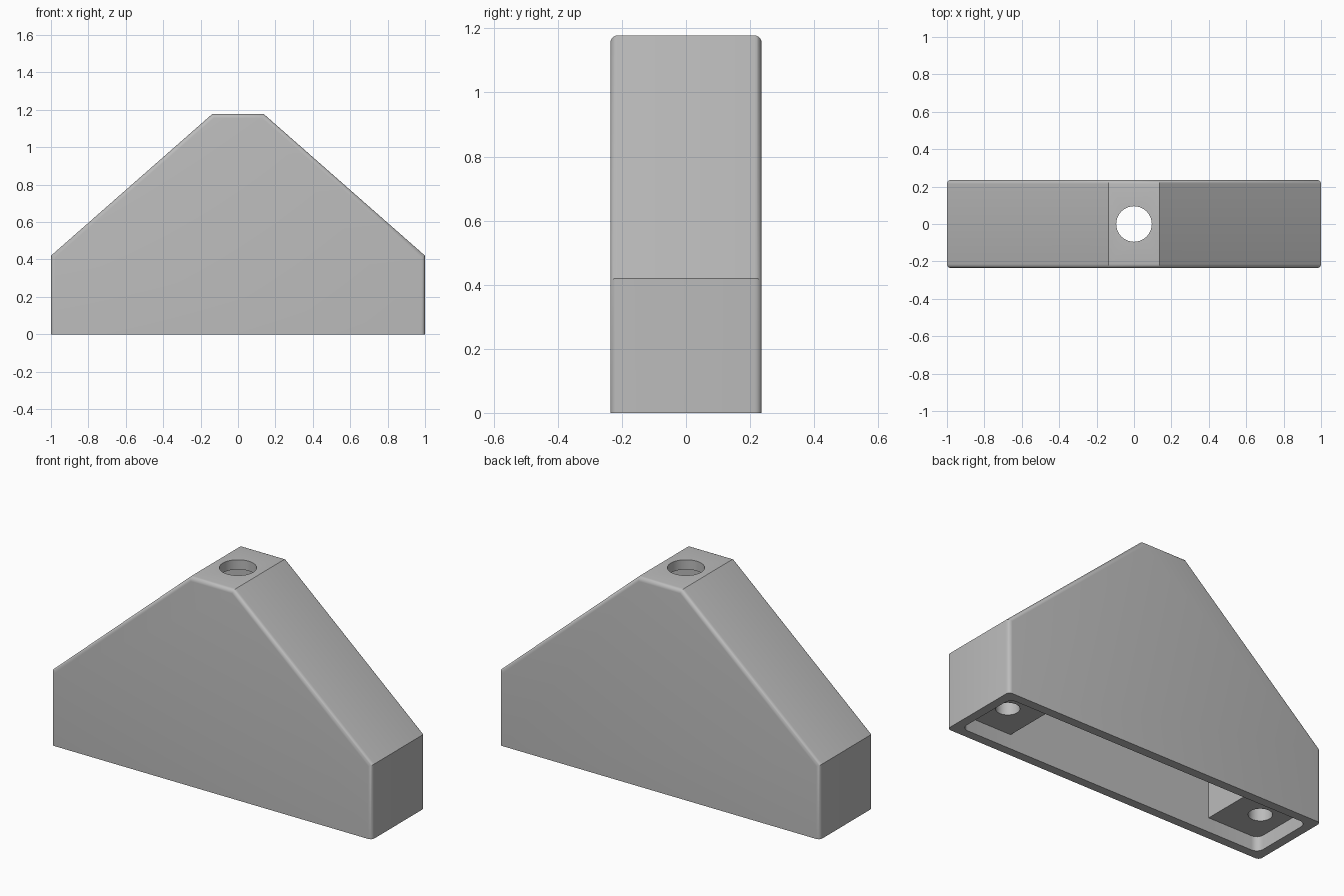
import bpy, bmesh, math

cube = bpy.data.objects.get("Cube")
if cube:
    bpy.data.objects.remove(cube, do_unlink=True)

HALF_DEPTH = 0.236
WALL = 0.05
SHOULDER, TOP, TOP_X = 0.42, 1.178, 0.137
SLOPE = (TOP - SHOULDER) / (1 - TOP_X)

grey = bpy.data.materials.new("plain grey")
grey.use_nodes = True
grey.diffuse_color = (0.5, 0.5, 0.5, 1)
grey.node_tree.nodes["Principled BSDF"].inputs["Base Color"].default_value = (0.5, 0.5, 0.5, 1)


def make_object(name, bm):
    bmesh.ops.recalc_face_normals(bm, faces=bm.faces)
    mesh = bpy.data.meshes.new(name)
    bm.to_mesh(mesh)
    bm.free()
    obj = bpy.data.objects.new(name, mesh)
    bpy.context.collection.objects.link(obj)
    mesh.materials.append(grey)
    return obj


def prism(half_outline, half_depth):
    """Mirror the +x half of an x/z outline and extrude it along y."""
    outline = half_outline + [(-x, z) for x, z in reversed(half_outline)]
    bm = bmesh.new()
    face = bm.faces.new([bm.verts.new((x, -half_depth, z)) for x, z in outline])
    new = bmesh.ops.extrude_face_region(bm, geom=[face])["geom"]
    verts = [v for v in new if isinstance(v, bmesh.types.BMVert)]
    bmesh.ops.translate(bm, verts=verts, vec=(0, 2 * half_depth, 0))
    return bm


def cylinder(name, x, low, high, radius):
    bm = bmesh.new()
    bmesh.ops.create_cone(bm, cap_ends=True, segments=48, radius1=radius,
                          radius2=radius, depth=high - low)
    bmesh.ops.translate(bm, verts=bm.verts, vec=(x, 0, (low + high) / 2))
    return make_object(name, bm)


# Outer body, rounded along its front and back outlines
bm = prism([(1, 0), (1, SHOULDER), (TOP_X, TOP)], HALF_DEPTH)
rims = [e for e in bm.edges
        if abs(e.verts[0].co.y - e.verts[1].co.y) < 0.001
        and max(v.co.z for v in e.verts) > 0.1]
bmesh.ops.bevel(bm, geom=rims, offset=0.022, segments=5, profile=0.5, affect='EDGES')
body = make_object("hollow_body", bm)

# Main cavity, following the outer slopes
drop = WALL * math.sqrt(1 + SLOPE ** 2)
inner_x, inner_top = 0.635, TOP - 0.055
slope_z = SHOULDER + (1 - inner_x) * SLOPE - drop
top_x = 1 - (inner_top + drop - SHOULDER) / SLOPE
cavity = make_object("cavity_cutter", prism(
    [(inner_x, -0.1), (inner_x, slope_z), (top_x, inner_top)], HALF_DEPTH - WALL))

# Shallow underside recess with rounded corners
bm = prism([(1 - WALL, -0.1), (1 - WALL, 0.08)], HALF_DEPTH - WALL)
uprights = [e for e in bm.edges if abs(e.verts[0].co.z - e.verts[1].co.z) > 0.1]
bmesh.ops.bevel(bm, geom=uprights, offset=0.04, segments=6, profile=0.5, affect='EDGES')
recess = make_object("recess_cutter", bm)

# Top opening and blind screw holes in the two end blocks
cutters = [cavity, recess, cylinder("top_hole_cutter", 0, 1.0, 1.3, 0.095)]
for side, x in (("left", 0.81), ("right", -0.81)):
    cutters.append(cylinder(side + "_screw_cutter", x, 0.02, 0.35, 0.06))

bpy.context.view_layer.objects.active = body
for cutter in cutters:
    mod = body.modifiers.new(cutter.name, 'BOOLEAN')
    mod.operation, mod.solver, mod.object = 'DIFFERENCE', 'EXACT', cutter
    bpy.ops.object.modifier_apply(modifier=mod.name)
    bpy.data.objects.remove(cutter, do_unlink=True)

bpy.ops.object.select_all(action='DESELECT')
body.select_set(True)
bpy.ops.object.shade_smooth_by_angle(angle=math.radians(30))
